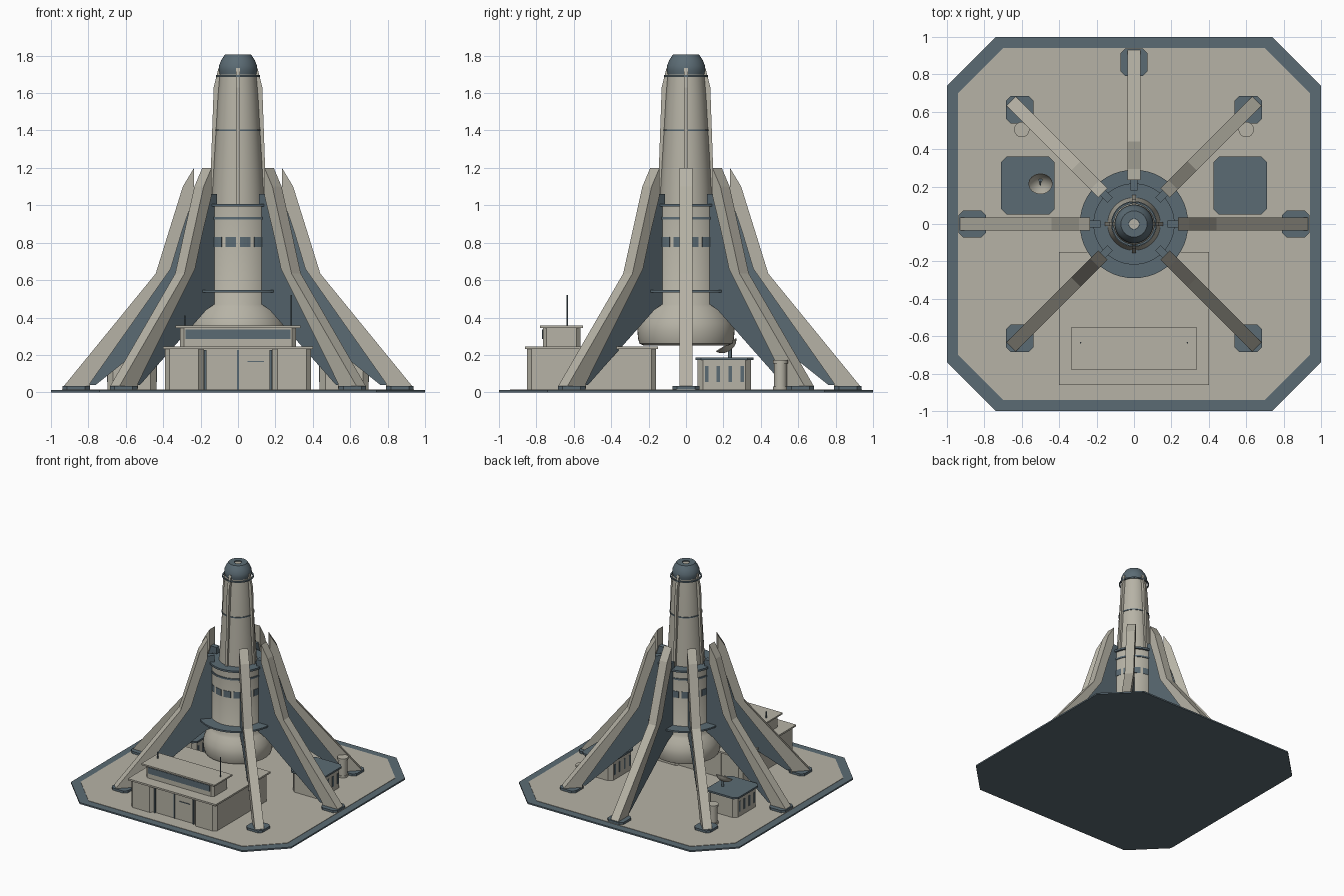
import bpy, bmesh, math
from mathutils import Matrix, Vector

if "Cube" in bpy.data.objects:
    bpy.data.objects.remove(bpy.data.objects["Cube"])


def material(name, col):
    m = bpy.data.materials.new(name)
    m.diffuse_color = (*col, 1)
    m.use_nodes = True
    m.node_tree.nodes["Principled BSDF"].inputs["Base Color"].default_value = m.diffuse_color
    return m


BEIGE = material("warm_grey", (0.47, 0.45, 0.38))
SLATE = material("slate_blue", (0.105, 0.148, 0.175))


def finish(name, bm, mat, smooth=False, matrix=None):
    if matrix is not None:
        bm.transform(matrix)
    bmesh.ops.recalc_face_normals(bm, faces=bm.faces)
    me = bpy.data.meshes.new(name)
    bm.to_mesh(me)
    bm.free()
    me.materials.append(mat)
    ob = bpy.data.objects.new(name, me)
    bpy.context.collection.objects.link(ob)
    if smooth:
        bpy.ops.object.select_all(action='DESELECT')
        ob.select_set(True)
        bpy.context.view_layer.objects.active = ob
        bpy.ops.object.shade_smooth_by_angle(angle=math.radians(35))
    return ob


def extrude(name, pts, vec, mat, matrix=None):
    """Solid from a planar outline of 3D points."""
    bm = bmesh.new()
    f = bm.faces.new([bm.verts.new(p) for p in pts])
    r = bmesh.ops.extrude_face_region(bm, geom=[f])
    bmesh.ops.translate(bm, vec=vec, verts=[v for v in r['geom'] if isinstance(v, bmesh.types.BMVert)])
    return finish(name, bm, mat, matrix=matrix)


def block(name, x0, x1, y0, y1, z0, z1, mat, c=0.0):
    """Box, with its upright corners cut by c."""
    if c:
        xy = [(x0 + c, y0), (x1 - c, y0), (x1, y0 + c), (x1, y1 - c),
              (x1 - c, y1), (x0 + c, y1), (x0, y1 - c), (x0, y0 + c)]
    else:
        xy = [(x0, y0), (x1, y0), (x1, y1), (x0, y1)]
    return extrude(name, [(x, y, z0) for x, y in xy], (0, 0, z1 - z0), mat)


def radial(name, rz, width, angle, mat):
    """Plate with a radius-height outline, turned about the tower axis."""
    return extrude(name, [(r, -width / 2, z) for r, z in rz], (0, width, 0), mat,
                   Matrix.Rotation(angle, 4, 'Z'))


def lathe(name, rz, mat, n=48, matrix=None):
    bm = bmesh.new()
    rings = []
    for r, z in rz:
        if r == 0:
            rings.append([bm.verts.new((0, 0, z))] * n)
        else:
            rings.append([bm.verts.new((r * math.cos(2 * math.pi * i / n),
                                        r * math.sin(2 * math.pi * i / n), z)) for i in range(n)])
    for a, b in zip(rings, rings[1:]):
        for i in range(n):
            j = (i + 1) % n
            vs = list(dict.fromkeys([a[i], a[j], b[j], b[i]]))
            if len(vs) > 2:
                bm.faces.new(vs)
    return finish(name, bm, mat, True, matrix)


def disc(name, r, z0, z1, mat, x=0, y=0, n=48):
    return lathe(name, [(0, z0), (r, z0), (r, z1), (0, z1)], mat, n, Matrix.Translation((x, y, 0)))


# Ground plate with dark border
block("base_plate", -1, 1, -1, 1, 0, 0.012, SLATE, 0.26)
block("base_floor", -0.94, 0.94, -0.94, 0.94, 0.010, 0.015, BEIGE, 0.24)

# Tower: lower drum with flared bottom, tapering upper stage
lathe("tower_drum", [(0, 0.25), (0.225, 0.25), (0.248, 0.26), (0.256, 0.285), (0.26, 0.33),
                     (0.255, 0.37), (0.235, 0.415), (0.213, 0.45), (0.2, 0.47),
                     (0.2, 1.0), (0, 1.0)], BEIGE)
lathe("upper_stage", [(0, 0.99), (0.142, 0.99), (0.13, 1.2), (0.118, 1.4), (0.108, 1.58),
                      (0.098, 1.70), (0, 1.70)], BEIGE)
disc("lower_collar", 0.29, 0.533, 0.546, SLATE)
disc("drum_band", 0.206, 0.924, 0.938, SLATE)
disc("upper_collar", 0.217, 0.993, 1.008, SLATE)
disc("stage_band", 0.122, 1.397, 1.406, SLATE)
lathe("nose_cap", [(0, 1.69), (0.095, 1.69), (0.103, 1.72), (0.102, 1.745), (0.09, 1.775),
                   (0.07, 1.805), (0.028, 1.805), (0.028, 1.792), (0, 1.792)], SLATE)
disc("nose_vent", 0.027, 1.791, 1.797, BEIGE, n=12)
lathe("nose_ring", [(0.108, 1.687), (0.118, 1.687), (0.118, 1.697), (0.108, 1.697), (0.108, 1.687)], SLATE)

# Four upright ribs on the upper stage
for i in range(4):
    radial(f"stage_rib_{i}", [(0.07, 1.0), (0.155, 1.0), (0.145, 1.2), (0.13, 1.63),
                              (0.104, 1.735), (0.07, 1.735)], 0.02, i * math.pi / 2, BEIGE)

# Curved window plates round the drum
for k in range(16):
    mid = math.radians(11.25 + 22.5 * k)
    arc = [mid + math.radians(a) for a in (-8.3, -2.8, 2.8, 8.3)]
    ring = [(0.203 * math.cos(a), 0.203 * math.sin(a), 0.777) for a in arc]
    ring += [(0.197 * math.cos(a), 0.197 * math.sin(a), 0.777) for a in reversed(arc)]
    extrude(f"drum_window_{k}", ring, (0, 0, 0.053), SLATE)

# Seven buttress legs with dark webs and foot pads (none at the front)
for k in (0, 1, 2, 3, 4, 5, 7):
    a = k * math.pi / 4
    radial(f"leg_{k}", [(0.235, 1.2), (0.295, 1.1), (0.44, 0.635), (0.93, 0.035), (0.92, 0.02),
                        (0.79, 0.02), (0.79, 0.05), (0.36, 0.66), (0.30, 0.86), (0.235, 1.05)],
           0.07, a, BEIGE)
    radial(f"leg_web_{k}", [(0.18, 1.06), (0.24, 1.06), (0.31, 0.86), (0.37, 0.66), (0.81, 0.04),
                            (0.76, 0.04), (0.26, 0.44), (0.18, 0.48)], 0.04, a, SLATE)
    px, py = 0.865 * math.cos(a), 0.865 * math.sin(a)
    block(f"foot_pad_{k}", px - 0.073, px + 0.073, py - 0.073, py + 0.073, 0.012, 0.033, SLATE, 0.025)

# Front hall: two side wings, recessed middle with doors, roof
for s, side in ((-1, "left"), (1, "right")):
    xa, xb = sorted((s * 0.185, s * 0.39))
    block(f"hall_wing_{side}", xa, xb, -0.85, -0.16, 0.012, 0.235, BEIGE, 0.025)
    block(f"door_post_{side}", s * 0.175 - 0.006, s * 0.175 + 0.006, -0.835, -0.82, 0.015, 0.225, SLATE)
block("hall_middle", -0.2, 0.2, -0.825, -0.18, 0.012, 0.235, BEIGE)
block("door_seam", -0.006, 0.006, -0.83, -0.82, 0.015, 0.225, SLATE)
block("door_handle", 0.05, 0.14, -0.83, -0.82, 0.163, 0.168, SLATE)
block("hall_roof", -0.4, 0.4, -0.86, -0.15, 0.232, 0.246, BEIGE)

# Upper control room with window band and aerials
block("control_room", -0.31, 0.31, -0.765, -0.565, 0.24, 0.347, BEIGE, 0.02)
block("control_window", -0.28, 0.28, -0.769, -0.76, 0.285, 0.335, SLATE)
block("control_roof", -0.333, 0.333, -0.78, -0.55, 0.345, 0.357, BEIGE)
for x, top in ((-0.285, 0.41), (0.285, 0.52)):
    disc("aerial", 0.004, 0.35, top, SLATE, x, -0.635, 8)

# Side huts with slit windows, and storage tanks
for s, side in ((-1, "left"), (1, "right")):
    cx = s * 0.567
    block(f"hut_{side}", cx - 0.13, cx + 0.13, 0.062, 0.348, 0.012, 0.176, BEIGE, 0.03)
    block(f"hut_roof_{side}", cx - 0.143, cx + 0.143, 0.05, 0.36, 0.173, 0.187, SLATE, 0.03)
    for f in (-1, 1):
        x = cx + f * 0.13
        for y in (0.11, 0.173, 0.237, 0.30):
            block("hut_window", x - 0.003, x + 0.003, y - 0.009, y + 0.009, 0.055, 0.14, SLATE)
    lathe(f"tank_{side}", [(0, 0.012), (0.04, 0.012), (0.04, 0.03), (0.034, 0.03), (0.034, 0.155),
                           (0.041, 0.155), (0.041, 0.172), (0, 0.172)], BEIGE, 24,
          Matrix.Translation((s * 0.6, 0.505, 0)))

# Dish on the left hut, tilted towards the front
disc("dish_post", 0.01, 0.18, 0.235, SLATE, -0.5, 0.235, 12)
lathe("dish", [(0, 0), (0.03, 0.006), (0.05, 0.018), (0.064, 0.034), (0.064, 0.039),
               (0.046, 0.023), (0.025, 0.011), (0, 0.006)], BEIGE, 24,
      Matrix.Translation((-0.5, 0.235, 0.222)) @ Matrix.Rotation(math.radians(33), 4, 'X'))
lathe("dish_feed", [(0, 0), (0.004, 0), (0.004, 0.05), (0, 0.05)], SLATE, 8,
      Matrix.Translation((-0.5, 0.235, 0.222)) @ Matrix.Rotation(math.radians(33), 4, 'X'))
